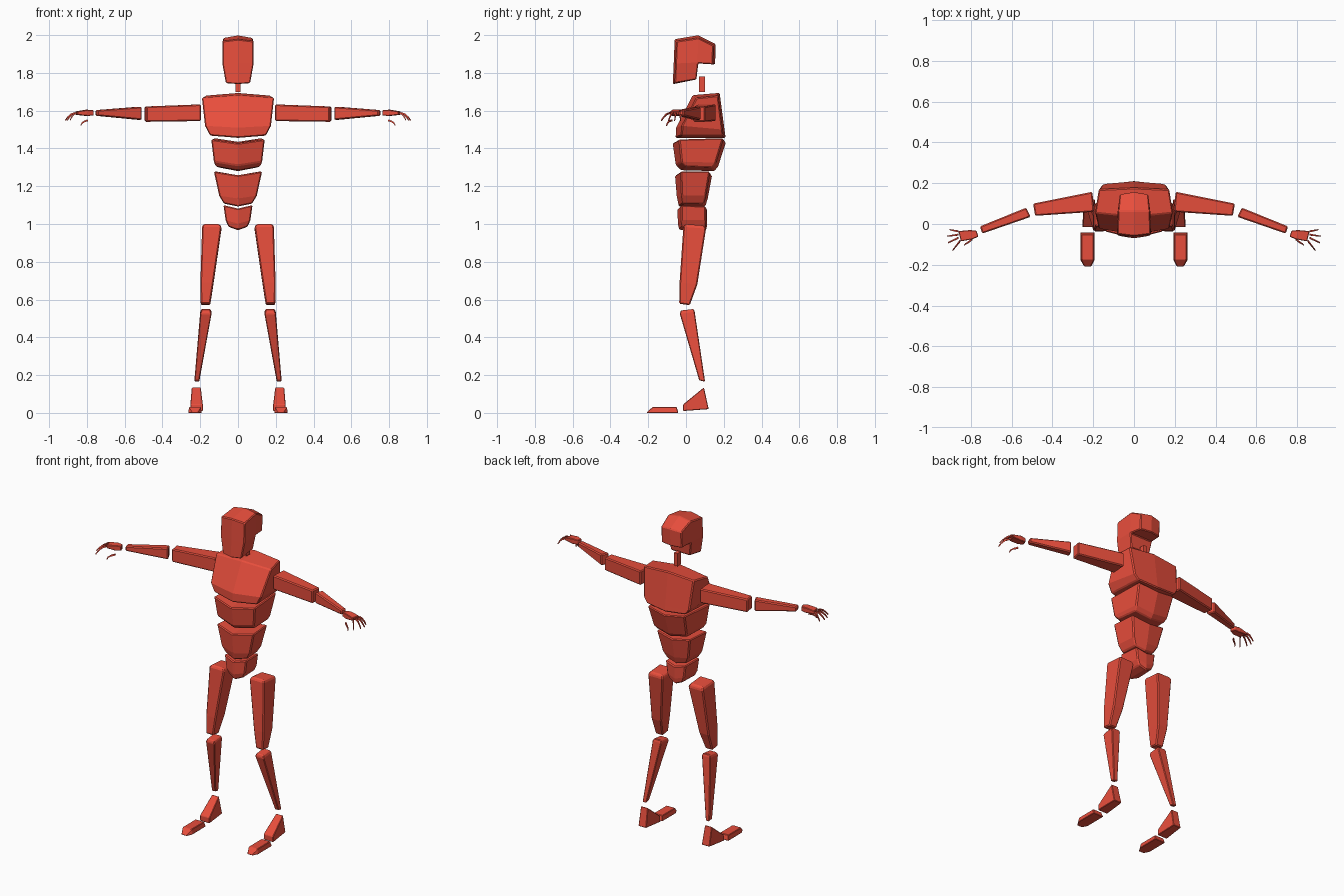
import bpy, bmesh

red = bpy.data.materials.new("coral_red")
red.diffuse_color = (0.80, 0.075, 0.045, 1)


def finish(name, bm, bevel=0.005, mirror=False):
    bmesh.ops.recalc_face_normals(bm, faces=bm.faces)
    mesh = bpy.data.meshes.new(name)
    bm.to_mesh(mesh)
    bm.free()
    mesh.materials.append(red)
    obj = bpy.data.objects.new(name, mesh)
    bpy.context.collection.objects.link(obj)
    if bevel:
        mod = obj.modifiers.new("bevel", "BEVEL")
        mod.width, mod.segments = bevel, 1
        mod.limit_method, mod.angle_limit = "ANGLE", 0.5
    if mirror:
        obj.modifiers.new("mirror", "MIRROR").use_mirror_merge = False
    return obj


def loft(name, rings, bevel=0.005, mirror=False, split_caps=False):
    """Join equal rings of points into a closed solid."""
    bm = bmesh.new()
    rows = [[bm.verts.new(p) for p in ring] for ring in rings]
    n = len(rows[0])
    for a, b in zip(rows, rows[1:]):
        for i in range(n):
            j = (i + 1) % n
            bm.faces.new((a[i], a[j], b[j], b[i]))
    for row in (rows[0], rows[-1]):
        if split_caps:  # six-point ring, creased along the middle
            bm.faces.new((row[0], row[1], row[4], row[5]))
            bm.faces.new((row[1], row[2], row[3], row[4]))
        else:
            bm.faces.new(row)
    return finish(name, bm, bevel, mirror)


def torso(name, levels):
    """Level: half width, front y, back y, ridge, side z front, side z back, mid drop."""
    rings = []
    for w, yf, yb, ridge, zf, zb, drop in levels:
        rings.append([(-w, yf + ridge, zf), (0, yf, zf + drop), (w, yf + ridge, zf),
                      (w * 0.9, yb - ridge * 0.4, zb), (0, yb, zb + drop),
                      (-w * 0.9, yb - ridge * 0.4, zb)])
    loft(name, rings, 0.006, split_caps=True)


def limb_x(name, ends, bevel=0.006):
    """End: x, y low, y high, z low, z high, shear of x across the end."""
    loft(name, [[(x - s, y0, z0), (x + s, y1, z0), (x + s, y1, z1), (x - s, y0, z1)]
                for x, y0, y1, z0, z1, s in ends], bevel, True)


def limb_z(name, ends, bevel=0.006):
    """End: z front, z back, x inner, x outer, y front, y back."""
    loft(name, [[(x0, y0, zf), (x1, y0, zf), (x1, y1, zb), (x0, y1, zb)]
                for zf, zb, x0, x1, y0, y1 in ends], bevel, True)


# Head: side profile of (y, z, half width, middle y offset, middle z offset)
profile = [(-0.06, 1.745, 0.064, -0.01, -0.005), (-0.055, 1.85, 0.083, -0.01, 0),
           (-0.05, 1.968, 0.082, -0.01, 0.01), (0.065, 1.985, 0.078, 0, 0.014),
           (0.145, 1.945, 0.070, 0.012, 0.008), (0.142, 1.845, 0.070, 0.012, 0),
           (0.065, 1.85, 0.080, 0, 0), (0.055, 1.765, 0.066, 0, 0)]
bm = bmesh.new()
cols = [[bm.verts.new((s * w, y + (dy if s == 0 else 0), z + (dz if s == 0 else 0)))
         for y, z, w, dy, dz in profile] for s in (-1, 0, 1)]
for a, b in zip(cols, cols[1:]):
    for i in range(8):
        j = (i + 1) % 8
        bm.faces.new((a[i], a[j], b[j], b[i]))
for c in (cols[0], cols[2]):
    bm.faces.new((c[0], c[1], c[6], c[7]))
    bm.faces.new((c[1], c[2], c[3], c[6]))
    bm.faces.new((c[3], c[4], c[5], c[6]))
finish("head", bm, 0.005)

# Neck
loft("neck", [[(-0.012, 0.068, z), (0.012, 0.068, z), (0.012, 0.1, z), (-0.012, 0.1, z)]
              for z in (1.70, 1.78)], 0)

# Torso blocks
torso("chest", [(0.148, -0.055, 0.21, 0.03, 1.468, 1.468, -0.012),
                (0.175, -0.052, 0.205, 0.03, 1.52, 1.50, -0.01),
                (0.192, 0.035, 0.178, 0.02, 1.668, 1.68, 0.014)])
torso("ribs", [(0.118, -0.03, 0.15, 0.03, 1.305, 1.30, -0.02),
               (0.128, -0.055, 0.17, 0.03, 1.33, 1.325, -0.02),
               (0.142, -0.072, 0.212, 0.035, 1.448, 1.455, -0.02)])
torso("abdomen", [(0.075, -0.04, 0.102, 0.025, 1.108, 1.108, -0.015),
                  (0.100, -0.048, 0.115, 0.025, 1.15, 1.15, -0.015),
                  (0.128, -0.058, 0.138, 0.03, 1.278, 1.278, -0.02)])
torso("pelvis", [(0.050, -0.038, 0.108, 0.02, 0.985, 0.985, -0.018),
                 (0.066, -0.045, 0.112, 0.02, 1.02, 1.02, -0.018),
                 (0.077, -0.046, 0.112, 0.02, 1.10, 1.095, -0.018)])

# Arms
limb_x("upper_arm", [(0.200, 0.06, 0.158, 1.545, 1.633, 0.004),
                     (0.490, 0.04, 0.100, 1.541, 1.622, 0.005)])
limb_x("forearm", [(0.518, 0.035, 0.080, 1.551, 1.621, 0.011),
                   (0.750, -0.047, -0.012, 1.573, 1.603, 0.006)])
limb_x("hand", [(0.768, -0.062, -0.032, 1.575, 1.602, 0.005),
                (0.800, -0.075, -0.030, 1.572, 1.605, 0.006),
                (0.855, -0.085, -0.035, 1.578, 1.596, 0.006)], 0.003)


def finger(name, points, r=0.0045):
    rings = []
    for i, (x, y, z) in enumerate(points):
        q = r * (1 - 0.15 * i)
        rings.append([(x - q * 0.5, y - q, z - q), (x - q * 0.5, y + q, z - q),
                      (x + q * 0.5, y + q, z + q), (x + q * 0.5, y - q, z + q)])
    loft(name, rings, 0, True)


# Four fingers fan out and curl down
starts = [-0.036, -0.052, -0.068, -0.084]
tips = [(0.903, -0.028), (0.915, -0.060), (0.912, -0.092), (0.890, -0.130)]
for k, (ys, (xt, yt)) in enumerate(zip(starts, tips)):
    x0 = 0.862 - 0.008 * (k == 3)
    finger(f"finger_{k + 1}", [(x0 + (xt - x0) * t, ys + (yt - ys) * t, 1.588 - 0.04 * t * t)
                               for t in (0, 0.4, 0.75, 1)])
# Thumb hangs below the palm
finger("thumb", [(0.795, -0.075, 1.549), (0.813, -0.090, 1.543),
                 (0.827, -0.098, 1.533), (0.832, -0.104, 1.521)])

# Legs
limb_z("thigh", [(0.578, 0.57, 0.147, 0.197, -0.036, 0.020),
                 (0.69, 0.68, 0.130, 0.199, -0.034, 0.060),
                 (0.985, 0.975, 0.087, 0.190, -0.014, 0.106),
                 (1.0, 0.992, 0.098, 0.182, -0.006, 0.096)])
limb_z("shin", [(0.172, 0.165, 0.205, 0.231, 0.070, 0.101),
                (0.525, 0.535, 0.140, 0.200, -0.033, 0.046),
                (0.542, 0.55, 0.146, 0.194, -0.027, 0.040)], 0.004)

# Feet
heel = [(0.095, 0.135, 0.197, 0.245), (0.120, 0.02, 0.192, 0.245),
        (-0.015, 0.01, 0.186, 0.254), (-0.015, 0.045, 0.186, 0.252)]
loft("heel", [[(p[k], p[0], p[1]) for p in heel] for k in (2, 3)], 0.003, True)
loft("toes", [[(x0, y0, 0.004), (x1, y0, 0.004), (x1 - 0.006, y1, z), (x0 + 0.006, y1, z)]
              for x0, x1, y0, y1, z in ((0.208, 0.246, -0.210, -0.205, 0.010),
                                        (0.192, 0.264, -0.175, -0.175, 0.036),
                                        (0.192, 0.264, -0.040, -0.050, 0.036))], 0.003, True)
# Rest the toes flat on the floor
for obj in bpy.data.objects:
    if obj.name == "toes":
        obj.location.z = -0.004
